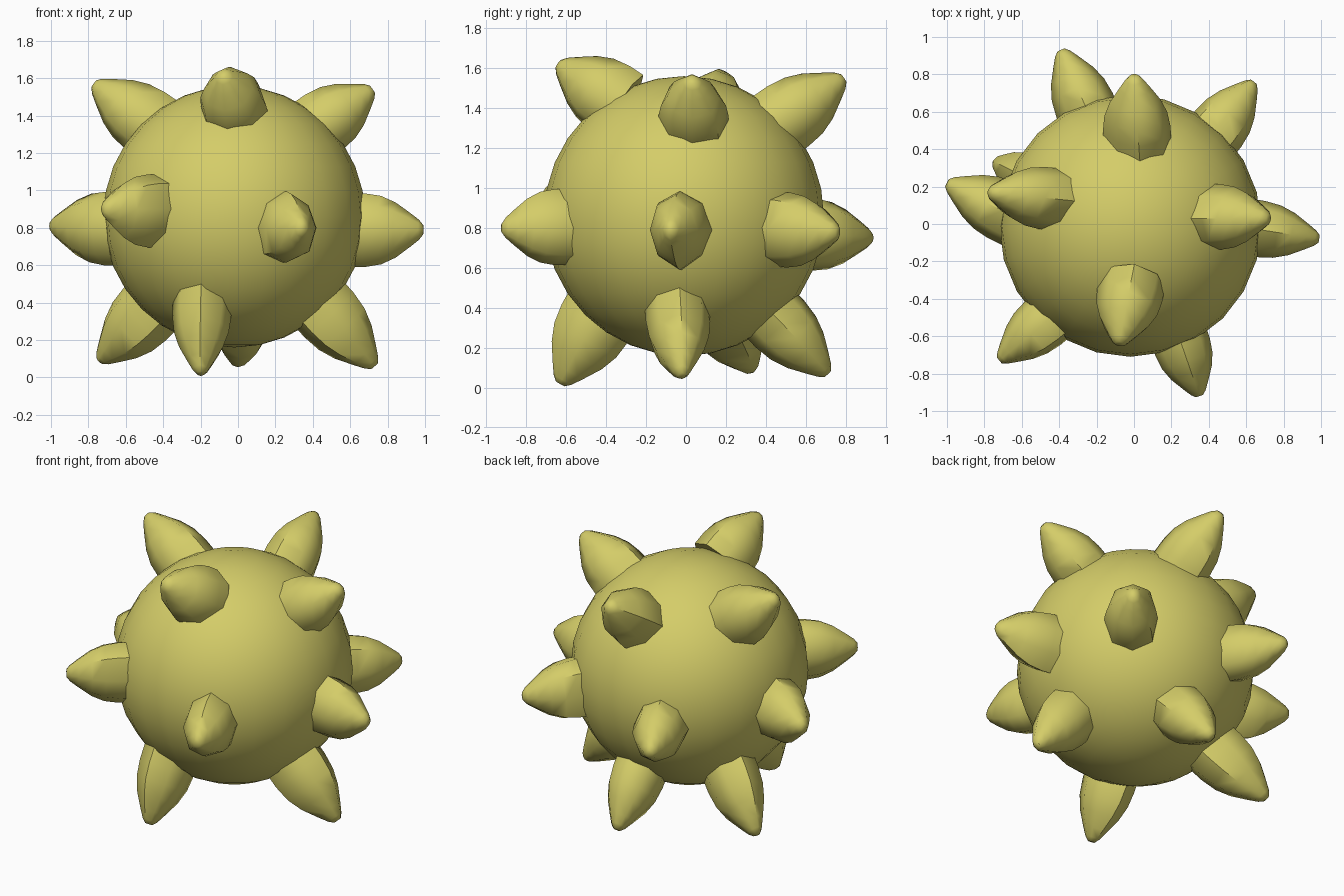
import bpy, bmesh, math, random
from mathutils import Vector

if "Cube" in bpy.data.objects:
    bpy.data.objects.remove(bpy.data.objects["Cube"])

random.seed(4)
mat = bpy.data.materials.new("olive_yellow")
mat.diffuse_color = (0.66, 0.61, 0.14, 1)
mat.use_nodes = True
mat.node_tree.nodes["Principled BSDF"].inputs["Base Color"].default_value = mat.diffuse_color


def finish(name, bm, angle):
    bmesh.ops.recalc_face_normals(bm, faces=bm.faces)
    me = bpy.data.meshes.new(name)
    bm.to_mesh(me)
    bm.free()
    ob = bpy.data.objects.new(name, me)
    bpy.context.collection.objects.link(ob)
    me.materials.append(mat)
    bpy.ops.object.select_all(action='DESELECT')
    ob.select_set(True)
    bpy.context.view_layer.objects.active = ob
    bpy.ops.object.shade_smooth_by_angle(angle=math.radians(angle))
    return ob


# Round body
body = bmesh.new()
bmesh.ops.create_uvsphere(body, u_segments=24, v_segments=16, radius=0.70)
bmesh.ops.translate(body, verts=body.verts, vec=(-0.02, -0.01, 0.86))
finish("ball_body", body, 40)

# Blunt bulging spike: distance back from the tip -> fraction of base radius
PROFILE = [(0.0, 0.13), (0.025, 0.27), (0.08, 0.46), (0.17, 0.75),
           (0.26, 0.93), (0.36, 1.0), (0.46, 1.0)]
SIDES = 8


def spike(name, base, tip, wide, tall):
    base, tip = Vector(base), Vector(tip)
    axis = (base - tip).normalized()
    side = axis.cross(Vector((0, 0, 1))).normalized()
    up = side.cross(axis)
    scale = ((base - tip).length + 0.08) / 0.46
    wobble = [random.uniform(0.93, 1.08) for _ in range(SIDES)]
    bm = bmesh.new()
    rings = []
    for d, r in PROFILE:
        ring = []
        for i in range(SIDES):
            a = 2 * math.pi * i / SIDES
            k = r * wobble[i]
            ring.append(bm.verts.new(tip + axis * d * scale
                                     + side * math.cos(a) * wide * k
                                     + up * math.sin(a) * tall * k))
        rings.append(ring)
    for lo, hi in zip(rings, rings[1:]):
        for i in range(SIDES):
            j = (i + 1) % SIDES
            bm.faces.new((lo[i], lo[j], hi[j], hi[i]))
    bm.faces.new(rings[0])
    bm.faces.new(rings[-1])
    finish(name, bm, 50)


# Spikes: base centre on the body, then tip
UPPER = {
    "left": ((-0.48, 0.14, 1.37), (-0.77, 0.17, 1.57)),
    "right": ((0.46, 0.03, 1.36), (0.72, 0.03, 1.54)),
    "front": ((-0.03, -0.38, 1.45), (-0.08, -0.64, 1.62)),
    "back": ((0.02, 0.50, 1.35), (0.0, 0.79, 1.55)),
}
MIDDLE = {
    "left": ((-0.70, 0.07, 0.80), (-1.0, 0.22, 0.81)),
    "right": ((0.67, -0.03, 0.79), (0.99, -0.08, 0.79)),
    "front_left": ((-0.48, -0.53, 0.90), (-0.72, -0.73, 0.90)),
    "front_right": ((0.26, -0.66, 0.80), (0.35, -0.92, 0.80)),
    "back_left": ((-0.26, 0.63, 0.77), (-0.39, 0.93, 0.75)),
    "back_right": ((0.44, 0.51, 0.80), (0.64, 0.76, 0.78)),
}
LOWER = {
    "left": ((-0.48, 0.20, 0.35), (-0.74, 0.33, 0.09)),
    "right": ((0.47, -0.04, 0.35), (0.73, -0.02, 0.06)),
    "front": ((-0.19, -0.45, 0.34), (-0.20, -0.63, 0.02)),
    "back": ((0.02, 0.46, 0.33), (0.0, 0.71, 0.07)),
}
for level, group, wide, tall in (("upper", UPPER, 0.175, 0.18),
                                 ("middle", MIDDLE, 0.155, 0.19),
                                 ("lower", LOWER, 0.165, 0.18)):
    for place, (base, tip) in group.items():
        spike(f"{level}_spike_{place}", base, tip, wide, tall)
